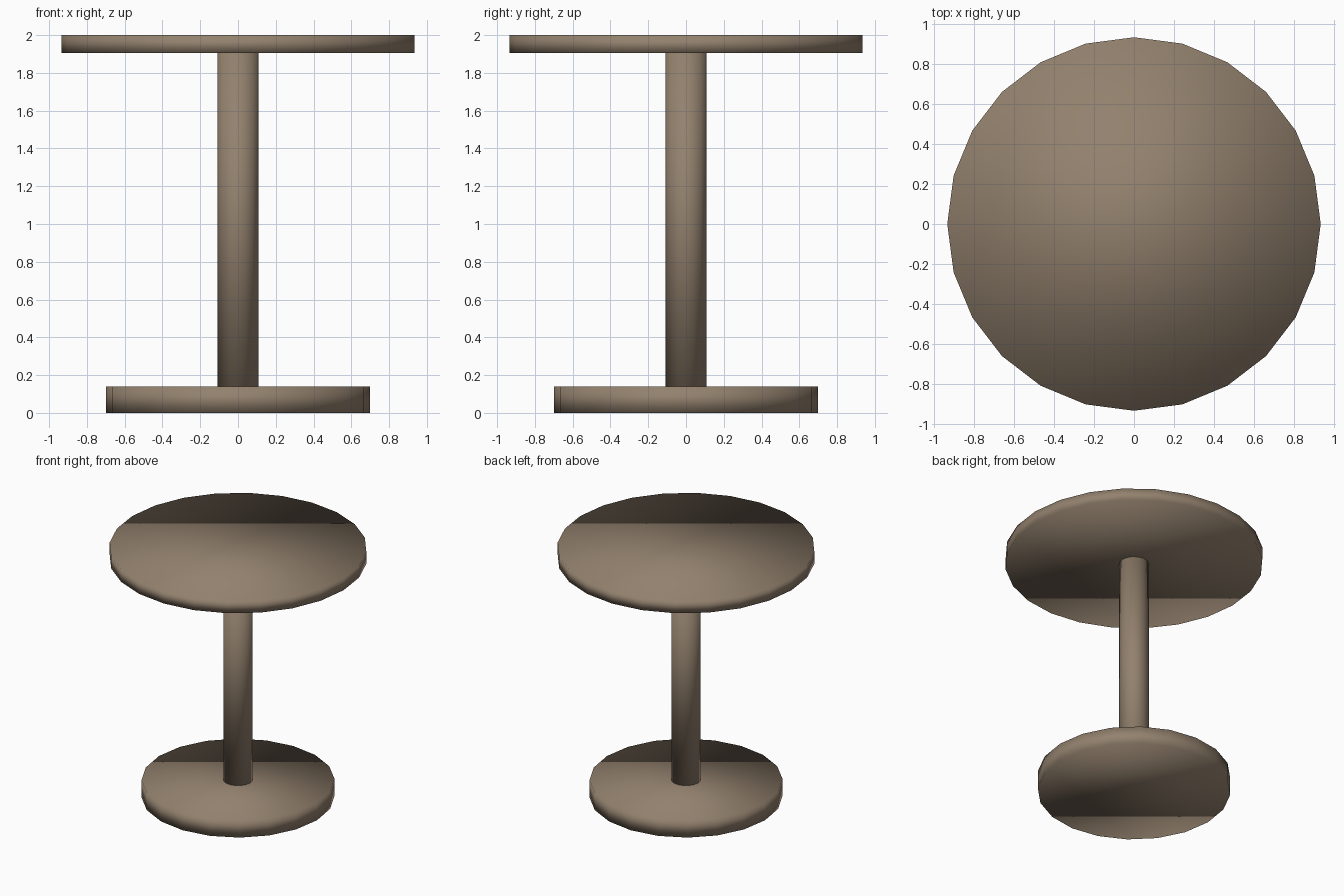
import bpy

if "Cube" in bpy.data.objects:
    bpy.data.objects.remove(bpy.data.objects["Cube"])


def disc(name, radius, z0, z1, sides, mat):
    """Upright cylinder between two heights, fully smooth shaded."""
    bpy.ops.mesh.primitive_cylinder_add(
        vertices=sides, radius=radius, depth=z1 - z0, location=(0, 0, (z0 + z1) / 2))
    ob = bpy.context.object
    ob.name = name
    ob.data.materials.append(mat)
    bpy.ops.object.shade_smooth()
    return ob


wood = bpy.data.materials.new("brown_wood")
wood.diffuse_color = (0.29, 0.22, 0.155, 1)
wood.use_nodes = True
wood.node_tree.nodes["Principled BSDF"].inputs["Base Color"].default_value = wood.diffuse_color

# Round foot, central column and table top
disc("base", 0.70, 0.0, 0.14, 20, wood)
disc("column", 0.108, 0.14, 1.905, 16, wood)
disc("table_top", 0.935, 1.905, 2.0, 24, wood)
